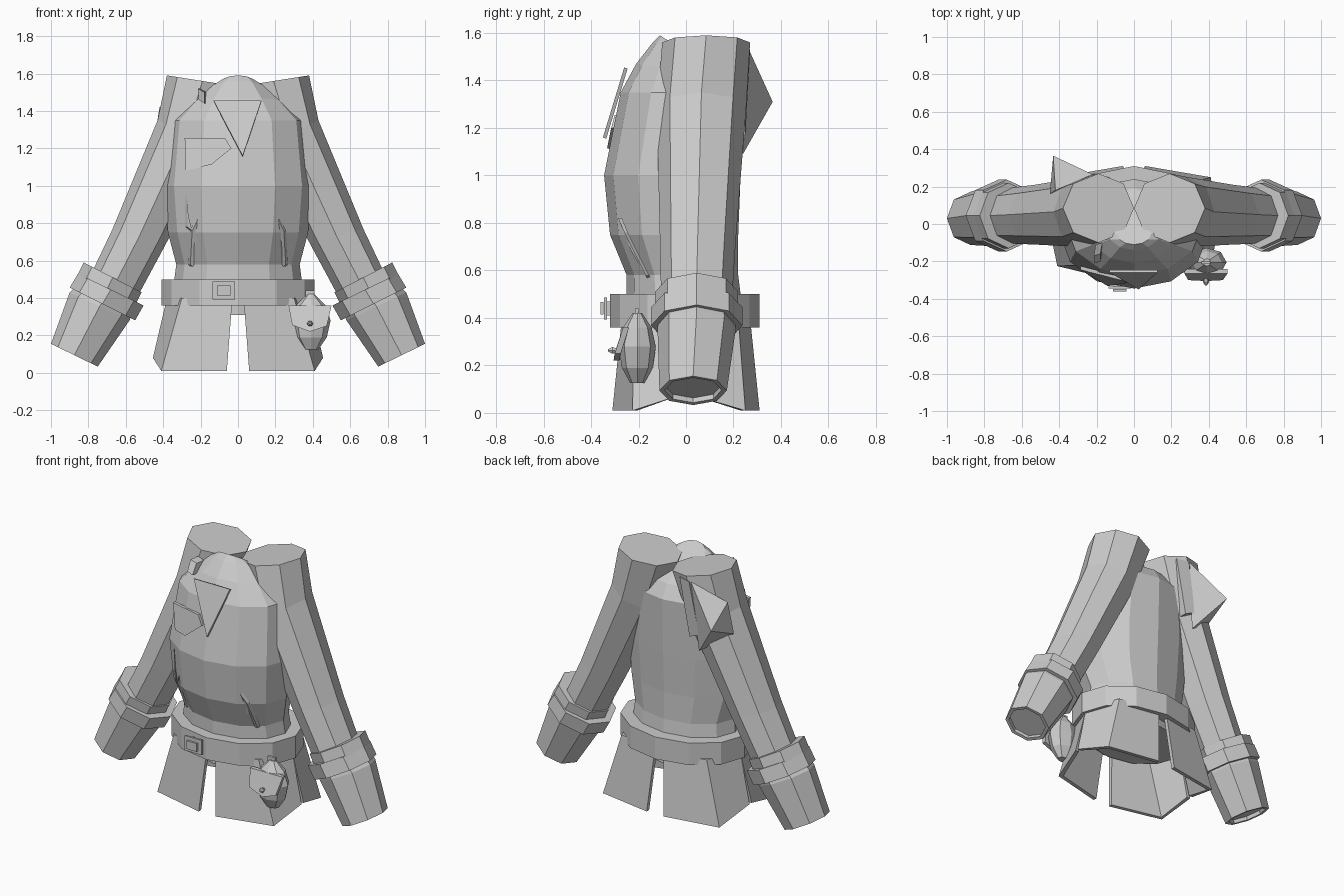
import bpy, bmesh
from math import sin, cos, pi
from mathutils import Vector as V


def loft(name, rings):
    """Closed flat-shaded skin through rings of equal point count."""
    bm = bmesh.new()
    rows = [[bm.verts.new(p) for p in r] for r in rings]
    n = len(rows[0])
    for a, b in zip(rows, rows[1:]):
        for i in range(n):
            j = (i + 1) % n
            bm.faces.new((a[i], a[j], b[j], b[i]))
    bm.faces.new(rows[0][::-1])
    bm.faces.new(rows[-1])
    bmesh.ops.recalc_face_normals(bm, faces=bm.faces)
    me = bpy.data.meshes.new(name)
    bm.to_mesh(me)
    bm.free()
    ob = bpy.data.objects.new(name, me)
    bpy.context.collection.objects.link(ob)
    return ob


def ring(c, u, v, n):
    c, u, v = V(c), V(u), V(v)
    return [c + u * cos(2 * pi * i / n) + v * sin(2 * pi * i / n) for i in range(n)]


def level(z, rx, front, back, n=12, x=0, tilt=0):
    """Ring given half width and front / back limits; tilt drops the back."""
    return ring((x, (front + back) / 2, z), (rx, 0, 0), (0, (back - front) / 2, -tilt), n)


def plate(name, pts, off):
    return loft(name, [[V(p) for p in pts], [V(p) + V(off) for p in pts]])


def tube(name, side, stations):
    """Octagonal tube; station = outer x,z, inner x,z, y centre, y radius."""
    rings = []
    for xo, zo, xi, zi, y, ry in stations:
        rings.append(ring((side * (xo + xi) / 2, y, (zo + zi) / 2),
                          (side * (xo - xi) / 2, 0, (zo - zi) / 2), (0, ry, 0), 8))
    return loft(name, rings)


# torso, with the neck sloping down to the back
loft("torso", [level(*r) for r in (
    (.31, .33, -.25, .24), (.5, .34, -.25, .23), (.58, .33, -.25, .22),
    (.75, .375, -.32, .22), (1.0, .395, -.345, .23), (1.35, .36, -.275, .24))]
    + [level(1.45, .25, -.21, .19, tilt=.02), level(1.52, .15, -.14, .09, tilt=.04),
       level(1.555, .09, -.11, .0, tilt=.035)])

# belt and buckle
loft("belt", [level(.36, .41, -.32, .31), level(.5, .41, -.32, .31)])
for nm, h, w, y in (("buckle_plate", .047, .06, -.345), ("buckle_pin", .026, .036, -.36)):
    plate(nm, [(-.075 - w, y, .44 - h), (-.075 + w, y, .44 - h),
               (-.075 + w, y, .44 + h), (-.075 - w, y, .44 + h)], (0, .012, 0))
plate("buckle_base", [(-.11, -.34, .41), (-.04, -.34, .41),
                      (-.04, -.34, .47), (-.11, -.34, .47)], (0, .04, 0))

# sleeves and cuffs
for s, nm in ((1, "right"), (-1, "left")):
    tube("sleeve_" + nm, s, (
        (.38, 1.59, .0, 1.53, .085, .185), (.43, 1.35, .12, 1.21, .065, .188),
        (.67, .77, .385, .69, .05, .16),
        (.77, .56, .525, .43, .045, .15), (.90, .43, .58, .28, .045, .165),
        (1.0, .155, .75, .033, .03, .142), (.98, .148, .77, .043, .03, .12),
        (.97, .168, .76, .063, .03, .12)))
    tube("cuff_upper_" + nm, s, ((.825, .59, .515, .43, .045, .175),
                                 (.87, .50, .56, .34, .045, .175)))
    tube("cuff_lower_" + nm, s, ((.855, .53, .505, .36, .045, .192),
                                 (.90, .455, .55, .28, .045, .192)))

# four skirt panels, each wrapping from the centre slit to the side
for sx in (1, -1):
    for sy, nm, corner in ((-1, "front", .225), (1, "back", .25)):
        top = [(.03, .27, .40), (.3, .22, .40), (.38, 0, .40)]
        bot = [(.06, .31, .01), (.41, corner, .01), (.455, .01, .08)]
        rows = []
        for pts in (top, bot):
            out = [V((sx * x, sy * y, z)) for x, y, z in pts]
            inn = [V((sx * (x - dx), sy * (y - dy), z))
                   for (x, y, z), dx, dy in zip(pts, (0, .02, .025), (.025, .02, 0))]
            rows.append(out + inn[::-1])
        loft("skirt_%s_%s" % (nm, "right" if sx > 0 else "left"), rows)

# pouch with flap and button
loft("pouch", [level(z, r, -.205 - d, -.205 + d, 8, .39) for z, r, d in (
    (.125, .04, .03), (.19, .085, .065), (.28, .105, .078), (.36, .08, .06),
    (.42, .02, .02))])
plate("pouch_flap", [(.27, -.265, .36), (.5, -.265, .36), (.475, -.30, .25),
                     (.385, -.305, .22), (.29, -.30, .255)], (0, .025, 0))
loft("pouch_button", [ring((.385, y, .263), (r, 0, 0), (0, 0, r), 6)
                      for y, r in ((-.29, .01), (-.31, .016), (-.328, .006))])
plate("pouch_loop", [(.36, -.2, .38), (.41, -.2, .38), (.41, -.2, .44),
                     (.36, -.2, .44)], (0, -.015, 0))

# chest patches
plate("collar_flap", [(-.13, -.26, 1.455), (.125, -.26, 1.455), (.025, -.35, 1.16)],
      (0, .014, -.005))
plate("chest_patch", [(-.285, -.245, 1.255), (-.07, -.30, 1.255), (-.035, -.315, 1.2),
                      (-.14, -.332, 1.115), (-.28, -.235, 1.08)], (0, .02, 0))
plate("collar_tab", [(-.215, -.17, 1.52), (-.18, -.16, 1.5), (-.18, -.2, 1.44),
                     (-.21, -.21, 1.46)], (.01, .06, 0))

# coat folds at the waist
for nm, s in (("fold_left", -1), ("fold_right", 1)):
    plate(nm, [(s * .215, -.285, .82), (s * .245, -.26, .76), (s * .255, -.17, .58),
               (s * .235, -.16, .56), (s * .225, -.23, .68)], (s * .012, .015, 0))
plate("fold_left_upper", [(-.275, -.25, .96), (-.265, -.255, .84), (-.245, -.265, .76),
                          (-.27, -.25, .78)], (-.01, .02, 0))

# spiked shoulder patch and strap on the back
base = [V(p) for p in ((-.22, .265, 1.53), (-.42, .18, 1.42),
                       (-.45, .16, 1.22), (-.26, .24, 1.09)) ]
tip = V((-.432, .365, 1.31))
loft("shoulder_spike", [base, [tip + (p - tip) * .01 for p in base]])
plate("back_strap", [(-.13, .25, 1.53), (-.21, .27, 1.53), (-.27, .255, 1.2),
                     (-.2, .25, 1.17)], (0, -.05, 0))
